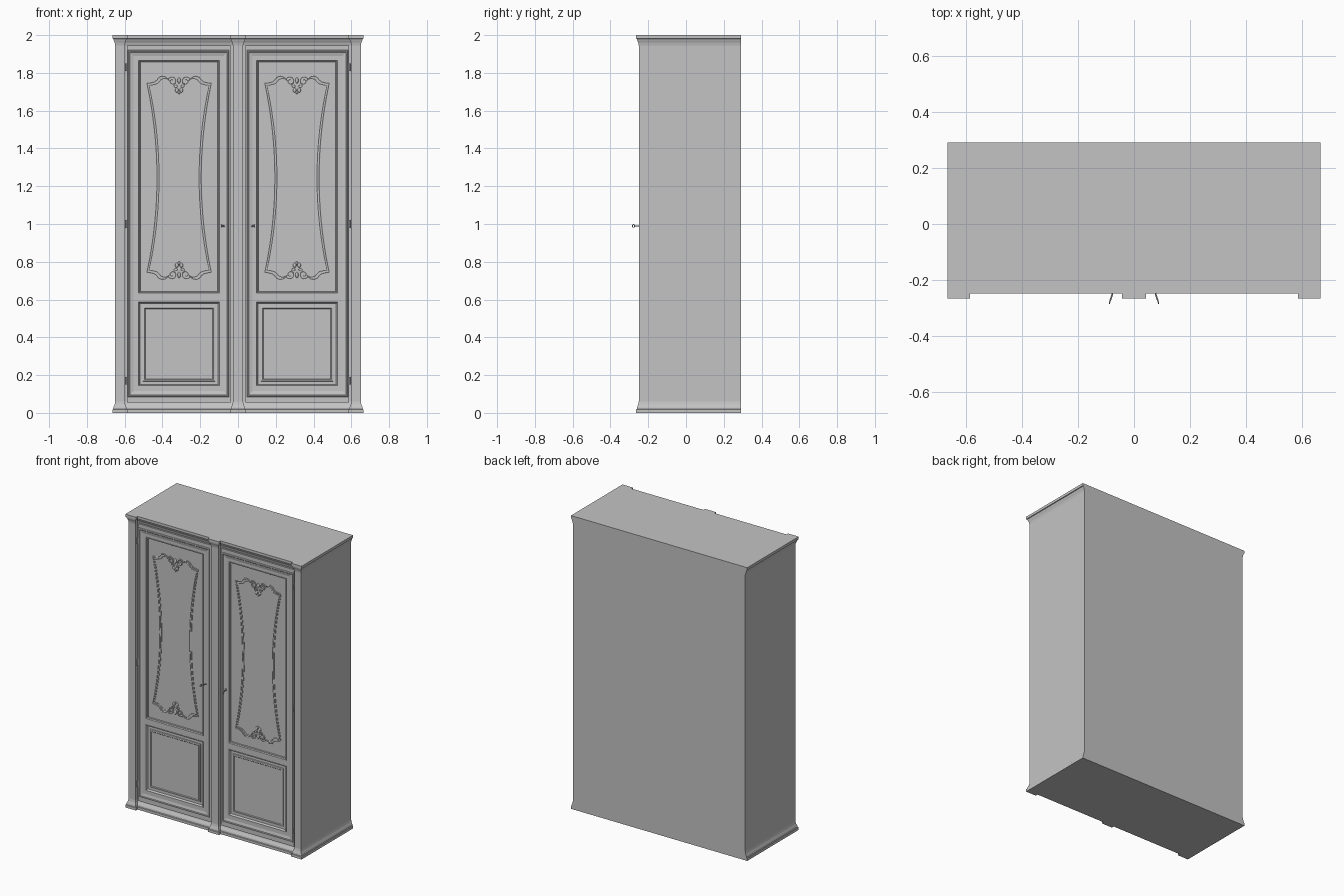
import bpy, bmesh, math
from mathutils import Vector

if "Cube" in bpy.data.objects:
    bpy.data.objects.remove(bpy.data.objects["Cube"], do_unlink=True)

grey = bpy.data.materials.new("plain grey")
grey.use_nodes = True
grey.diffuse_color = (0.55, 0.55, 0.55, 1)
grey.node_tree.nodes["Principled BSDF"].inputs["Base Color"].default_value = (0.55, 0.55, 0.55, 1)


def finish(name, bm):
    mesh = bpy.data.meshes.new(name)
    bm.to_mesh(mesh)
    bm.free()
    mesh.materials.append(grey)
    ob = bpy.data.objects.new(name, mesh)
    bpy.context.collection.objects.link(ob)
    return ob


def loft(name, rings, cap_first=True, cap_last=True):
    """Skin a list of equal closed rings."""
    bm = bmesh.new()
    rows = [[bm.verts.new(p) for p in ring] for ring in rings]
    n = len(rows[0])
    for a, b in zip(rows, rows[1:]):
        for j in range(n):
            k = (j + 1) % n
            bm.faces.new((a[j], a[k], b[k], b[j]))
    if cap_first:
        bm.faces.new(rows[0][::-1])
    if cap_last:
        bm.faces.new(rows[-1])
    return finish(name, bm)


def rect_steps(name, x, z, steps, fill):
    """Nested rectangles facing the front; steps are (inset, y)."""
    x0, x1 = sorted(x)
    z0, z1 = z
    rings = [[(x0 + i, y, z0 + i), (x1 - i, y, z0 + i), (x1 - i, y, z1 - i), (x0 + i, y, z1 - i)]
             for i, y in steps]
    return loft(name, rings, False, fill)


def tube(name, points, radius, closed=False):
    cu = bpy.data.curves.new(name, "CURVE")
    cu.dimensions = "3D"
    cu.bevel_depth = radius
    cu.bevel_resolution = 1
    cu.use_fill_caps = True
    sp = cu.splines.new("POLY")
    sp.points.add(len(points) - 1)
    for p, co in zip(sp.points, points):
        p.co = (*co, 1)
    sp.use_cyclic_u = closed
    cu.materials.append(grey)
    ob = bpy.data.objects.new(name, cu)
    bpy.context.collection.objects.link(ob)
    bpy.ops.object.select_all(action="DESELECT")
    ob.select_set(True)
    bpy.context.view_layer.objects.active = ob
    bpy.ops.object.convert(target="MESH")
    bpy.ops.object.shade_smooth_by_angle()


def ball(name, centre, size):
    bm = bmesh.new()
    bmesh.ops.create_uvsphere(bm, u_segments=12, v_segments=8, radius=1)
    bmesh.ops.scale(bm, vec=size, verts=bm.verts)
    bmesh.ops.translate(bm, vec=centre, verts=bm.verts)
    for f in bm.faces:
        f.smooth = True
    finish(name, bm)


# Cabinet body with pilasters, flared plinth and cornice
def footprint(z, d):
    front, recess = -0.25 - d, -0.225 - 1.5 * d
    right = [(0.027 + d, front), (0.027 + d, recess), (0.6 - d, recess),
             (0.6 - d, front), (0.65 + d, front), (0.65 + d, 0.29)]
    left = [(-x, y) for x, y in reversed(right)]
    return [(x, y, z) for x, y in left + right]


body_profile = [(0, 0.015), (0.018, 0.015), (0.02, 0.011), (0.03, 0.009), (0.045, 0.003), (0.06, 0),
                (1.945, 0), (1.96, 0.003), (1.972, 0.008), (1.98, 0.01), (1.982, 0.015), (2, 0.015)]
loft("cabinet_body", [footprint(z, d) for z, d in body_profile])

FACE = -0.236    # front of the door frames
FIELD = -0.227   # sunk panel surface
MID = 0.312      # door centre line
MIDZ = 1.245     # centre of the upper panel


def scroll(cx, cz, r, start, turns, sx, sz, door):
    """Spiral that tightens toward its centre."""
    pts = []
    for i in range(19):
        t = i / 18
        a = start + turns * math.tau * t
        q = r * (1 - 0.75 * t)
        pts.append((door + sx * (cx + q * math.cos(a)), FIELD - 0.002,
                    MIDZ + sz * (cz + q * math.sin(a))))
    return pts


# Quarter of the ornate frame, from the side middle to the top centre
quarter = [(0.117 + 0.053 * (i / 8) ** 2, 0.5 * i / 8) for i in range(9)]
quarter += [(0.15, 0.503), (0.13, 0.508), (0.118, 0.518), (0.107, 0.532),
            (0.09, 0.538), (0.073, 0.535), (0.058, 0.522)]

for side, s in (("left", 1), ("right", -1)):
    # Door stiles and rails around two sunk panels
    bars = [((0.04, 0.095), (0.055, 1.945)), ((0.53, 0.588), (0.055, 1.945))]
    bars += [((0.095, 0.53), z) for z in ((0.055, 0.14), (0.59, 0.63), (1.87, 1.945))]
    for i, (x, z) in enumerate(bars):
        rect_steps(f"{side}_door_bar_{i}", (s * x[0], s * x[1]), z, [(0, -0.22), (0, FACE)], True)

    # Raised moulding round the door
    rect_steps(f"{side}_door_moulding", (s * 0.048, s * 0.582), (0.085, 1.92),
               [(0, FACE), (0.001, -0.241), (0.007, -0.243), (0.011, -0.24),
                (0.015, -0.24), (0.03, FACE)], False)

    # Panels with stepped edges
    rect_steps(f"{side}_upper_panel", (s * 0.095, s * 0.53), (0.63, 1.87),
               [(0, FACE), (0, -0.24), (0.004, -0.24), (0.008, -0.233), (0.011, -0.233), (0.013, FIELD)], True)
    rect_steps(f"{side}_lower_panel", (s * 0.095, s * 0.53), (0.14, 0.59),
               [(0, FACE), (0, -0.24), (0.004, -0.24), (0.01, FIELD), (0.026, FIELD),
                (0.028, -0.233), (0.036, -0.235), (0.04, -0.231)], True)

    # Ornate frame: two end-to-end halves, open where the scrolls sit
    door = s * MID
    for part, sx in (("inner", -s), ("outer", s)):
        path = [(x, -z) for x, z in reversed(quarter)] + quarter[1:]
        for inset, radius in ((0, 0.0045), (0.011, 0.003)):
            tube(f"{side}_{part}_frame_bead",
                 [(door + sx * (x - inset), FIELD - 0.001, MIDZ + z * (1 - inset / 0.5)) for x, z in path], radius)

    # Scroll and leaf ornaments
    for end, sz in (("top", 1), ("bottom", -1)):
        for sx in (1, -1):
            tube(f"{side}_{end}_large_scroll", scroll(0.036, 0.512, 0.025, 0.3, 1.3, sx, sz, door), 0.0045)
            tube(f"{side}_{end}_small_scroll", scroll(0.016, 0.487, 0.014, 1.6, -1.1, sx, sz, door), 0.004)
            ball(f"{side}_{end}_leaf", (door + sx * 0.012, FIELD, MIDZ + sz * 0.463), (0.009, 0.006, 0.012))
        ball(f"{side}_{end}_bud", (door, FIELD, MIDZ + sz * 0.515), (0.008, 0.007, 0.016))
        ball(f"{side}_{end}_drop", (door, FIELD, MIDZ + sz * 0.452), (0.006, 0.006, 0.01))

    # Key, its keyhole plate and bow
    start, stop = Vector((s * 0.073, FACE, 0.99)), Vector((s * 0.085, -0.274, 0.99))
    tube(f"{side}_key_shaft", [start, stop], 0.0028)
    along = (stop - start).normalized()
    bow = [stop + along * (0.004 + 0.006 * math.cos(a)) + Vector((0, 0, 0.008 * math.sin(a)))
           for a in (i * math.tau / 14 for i in range(14))]
    tube(f"{side}_key_bow", bow, 0.0022, True)
    ball(f"{side}_keyhole_plate", (s * 0.073, FACE, 0.99), (0.006, 0.003, 0.01))

    # Hinge barrels
    for z in (0.17, 1.0, 1.83):
        tube(f"{side}_hinge", [(s * 0.591, -0.24, z - 0.02), (s * 0.591, -0.24, z + 0.02)], 0.005)
